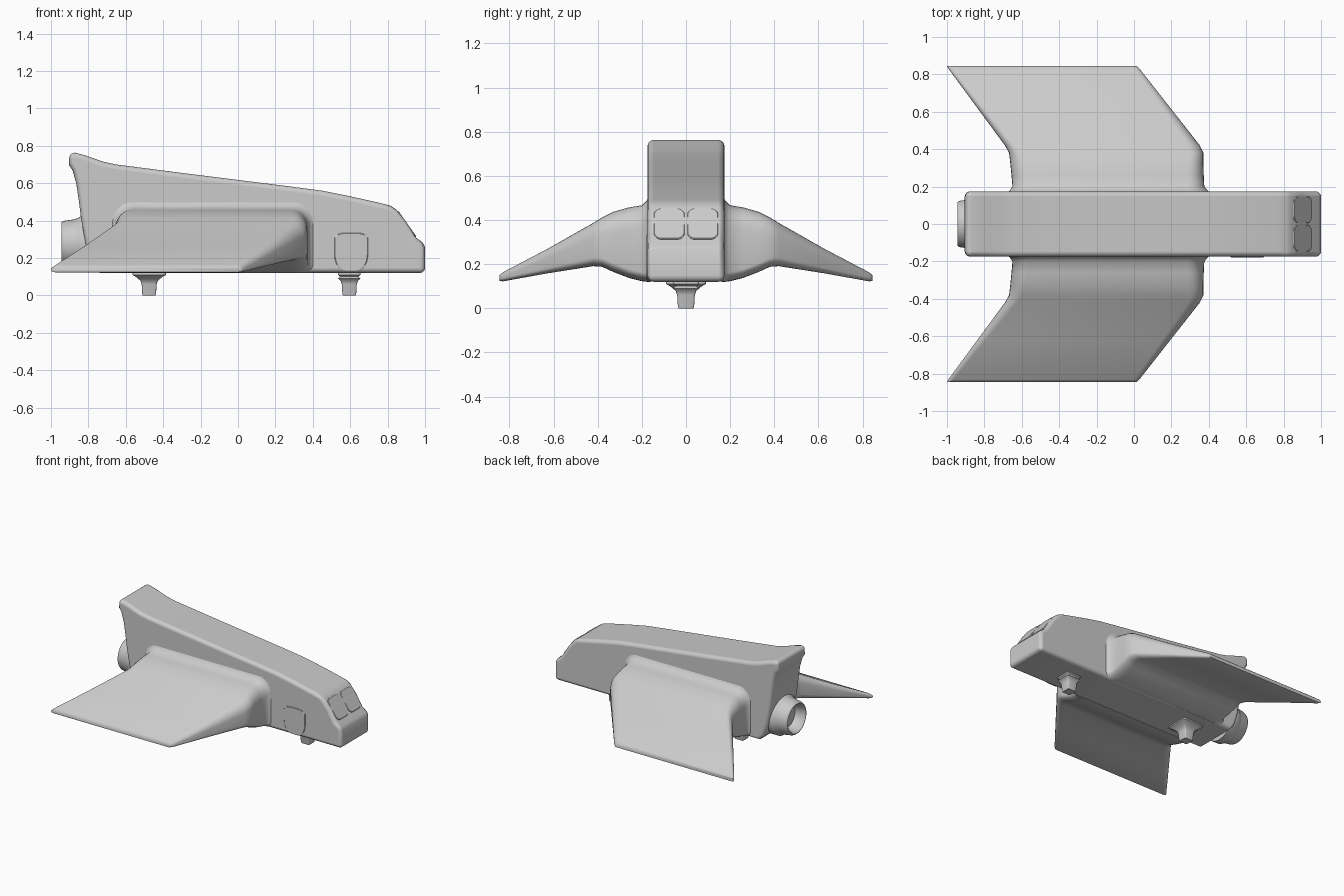
import bpy, bmesh, math
from mathutils import Matrix, Vector

cube = bpy.data.objects.get("Cube")
if cube:
    bpy.data.objects.remove(cube, do_unlink=True)

# One pale grey for the whole craft
grey = bpy.data.materials.new("pale_grey")
grey.use_nodes = True
grey.diffuse_color = (0.6, 0.6, 0.6, 1)
grey.node_tree.nodes["Principled BSDF"].inputs["Base Color"].default_value = (0.6, 0.6, 0.6, 1)


def loft(name, sections, sharp=40, bevel=0):
    """Skin a row of equal-length closed sections and cap both ends."""
    bm = bmesh.new()
    rings = [[bm.verts.new(p) for p in s] for s in sections]
    for a, b in zip(rings, rings[1:]):
        for i in range(len(a)):
            j = (i + 1) % len(a)
            bm.faces.new((a[i], a[j], b[j], b[i]))
    bm.faces.new(rings[0][::-1])
    bm.faces.new(rings[-1])
    bmesh.ops.recalc_face_normals(bm, faces=bm.faces)
    me = bpy.data.meshes.new(name)
    bm.to_mesh(me)
    bm.free()
    me.materials.append(grey)
    me.shade_smooth()
    ob = bpy.data.objects.new(name, me)
    bpy.context.collection.objects.link(ob)
    if bevel:
        mod = ob.modifiers.new("rounding", "BEVEL")
        mod.width = bevel
        mod.segments = 4
        mod.limit_method = "ANGLE"
        mod.angle_limit = math.radians(50)
        mod.harden_normals = True
    else:
        me.set_sharp_from_angle(angle=math.radians(sharp))
    return ob


def rounded(a0, a1, b0, b1, ra, low, high, steps=6):
    """Rectangle with elliptical corners; low and high are the corner heights."""
    pts = []
    corners = ((a1 - ra, b1 - high, high), (a0 + ra, b1 - high, high),
               (a0 + ra, b0 + low, low), (a1 - ra, b0 + low, low))
    for k, (ca, cb, rb) in enumerate(corners):
        for i in range(steps + 1):
            t = math.pi / 2 * (k + i / steps)
            pts.append((ca + ra * math.cos(t), cb + rb * math.sin(t)))
    return pts


# Fuselage: side profile across the width
profile = [(1, 0.12), (1, 0.26), (0.985, 0.285), (0.95, 0.31), (0.895, 0.4),
           (0.845, 0.46), (0.815, 0.48), (0.77, 0.492), (0.6, 0.53), (0.45, 0.56),
           (0.3, 0.58), (-0.3, 0.655), (-0.65, 0.7), (-0.72, 0.715), (-0.82, 0.75),
           (-0.87, 0.763), (-0.9, 0.765), (-0.905, 0.7), (-0.885, 0.67),
           (-0.865, 0.6), (-0.85, 0.5), (-0.84, 0.42), (-0.825, 0.33),
           (-0.81, 0.25), (-0.78, 0.16), (-0.74, 0.12)]
loft("fuselage", [[(x, y, z) for x, z in profile] for y in (-0.174, 0.174)], bevel=0.035)

# Wings: distance out, back, front, bottom, top, corner length, lower and upper corner
stations = [(0.16, -0.7, 0.43, 0.12, 0.53, 0.1, 0.04, 0.12),
            (0.177, -0.665, 0.395, 0.12, 0.49, 0.1, 0.04, 0.11),
            (0.2, -0.65, 0.376, 0.123, 0.467, 0.09, 0.04, 0.1),
            (0.26, -0.655, 0.373, 0.138, 0.457, 0.085, 0.04, 0.1),
            (0.33, -0.662, 0.371, 0.165, 0.437, 0.08, 0.04, 0.09),
            (0.38, -0.668, 0.371, 0.188, 0.412, 0.07, 0.04, 0.08),
            (0.42, -0.69, 0.352, 0.191, 0.387, 0.065, 0.04, 0.07),
            (0.63, -0.845, 0.187, 0.158, 0.268, 0.045, 0.025, 0.04),
            (0.83, -0.992, 0.03, 0.122, 0.163, 0.03, 0.015, 0.02),
            (0.845, -1, 0.015, 0.125, 0.15, 0.02, 0.01, 0.01)]
for side, label in ((1, "left"), (-1, "right")):
    loft(label + "_wing",
         [[(x, side * s[0], z) for x, z in rounded(*s[1:])] for s in stations], sharp=60)

# Rear engine nozzle with a hollow mouth
rings = [(-0.78, 0.15), (-0.84, 0.15), (-0.855, 0.139), (-0.875, 0.132), (-0.93, 0.124),
         (-0.943, 0.118), (-0.945, 0.112), (-0.94, 0.104), (-0.865, 0.09)]
angles = [math.tau * i / 40 for i in range(40)]
loft("engine_nozzle", [[(x, r * math.cos(t), 0.275 + r * math.sin(t)) for t in angles]
                       for x, r in rings], sharp=50)

# Landing legs: stepped collar tapering to a square foot
for label, cx, wide in (("rear", -0.475, 0.09), ("front", 0.595, 0.06)):
    steps = [(0.14, wide), (0.11, wide), (0.1, wide * 0.8), (0.09, 0.06),
             (0.078, 0.046), (0.06, 0.04), (0.01, 0.037), (0, 0.034)]
    loft(label + "_landing_leg",
         [[(cx + a, b, z) for a, b in rounded(-h, h, -h, h, h / 5, h / 5, h / 5, 3)]
          for z, h in steps], sharp=35)


def panel(name, outline, frame):
    """Thin plate with a chamfered rim, lying in the XY plane of the frame."""
    mid = sum((Vector(p) for p in outline), Vector((0, 0))) / len(outline)
    layers = []
    for depth, scale in ((-0.004, 1), (0.001, 1), (0.004, 0.96)):
        flat = [mid + (Vector(p) - mid) * scale for p in outline]
        layers.append([frame @ Vector((p.x, p.y, depth)) for p in flat])
    loft(name, layers, sharp=25)


# Twin windscreen panes on the sloping nose
slope = Vector((-0.105, 0, 0.15)).normalized()
across = Vector((0, 1, 0))
frame = Matrix((across, slope, across.cross(slope))).transposed().to_4x4()
frame.translation = (0.9, 0, 0.385)
for side, label in ((1, "left"), (-1, "right")):
    c = side * 0.076
    panel(label + "_windscreen",
          rounded(c - 0.07, c + 0.07, -0.088, 0.082, 0.035, 0.035, 0.035), frame)

# Side door with a deeply rounded foot
frame = Matrix.Translation((0, -0.174, 0)) @ Matrix.Rotation(math.pi / 2, 4, "X")
panel("side_door", rounded(0.515, 0.695, 0.13, 0.335, 0.06, 0.09, 0.03), frame)
